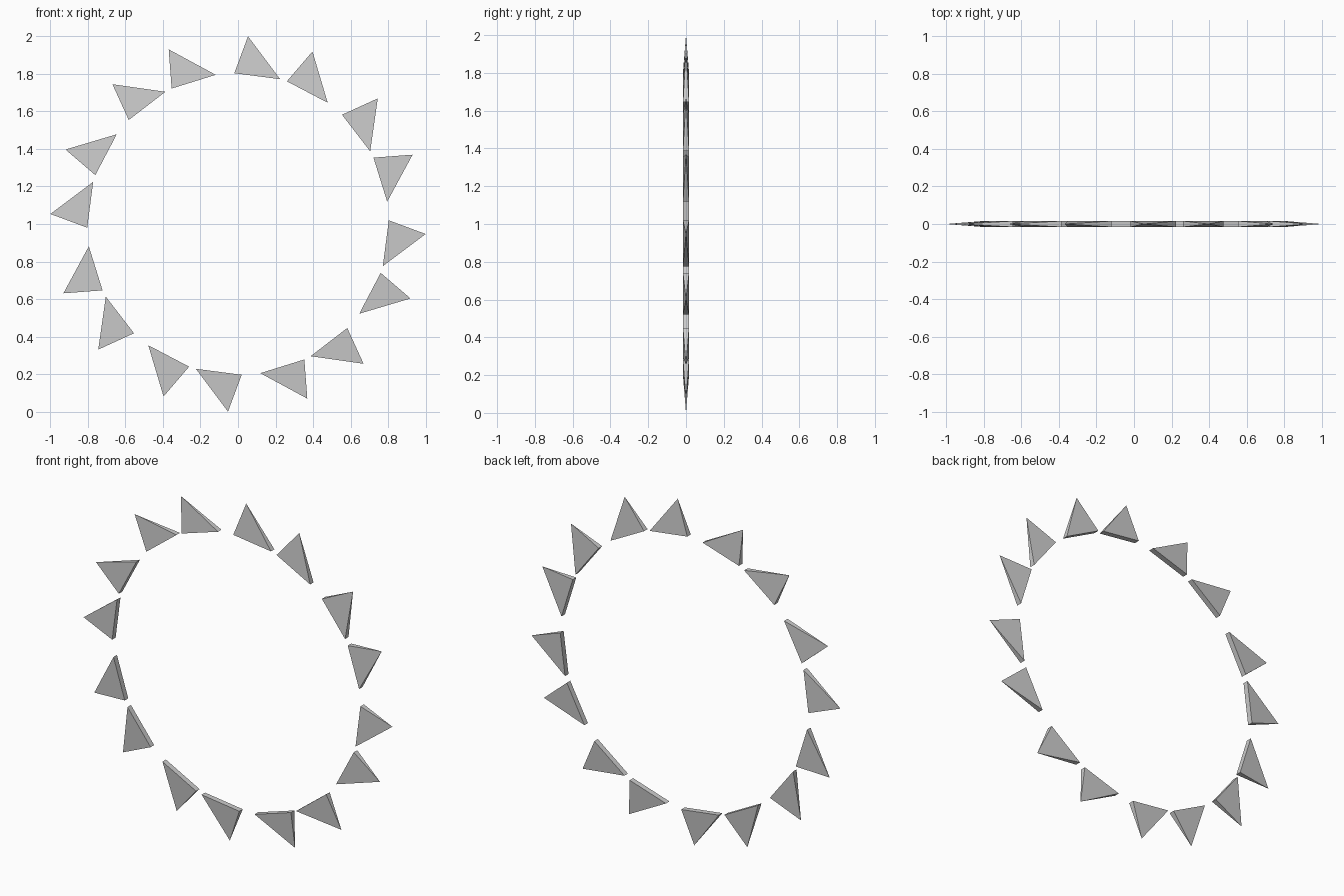
import bpy, bmesh, math

if "Cube" in bpy.data.objects:
    bpy.data.objects.remove(bpy.data.objects["Cube"])

CENTRE_Z = 1.0
R_BASE, R_TIP = 0.804, 1.0015
HALF_THICK = 0.016


def polar(radius, degrees, y):
    a = math.radians(degrees)
    return (radius * math.cos(a), y, CENTRE_Z + radius * math.sin(a))


def tooth(name, start):
    """Skewed wedge: rectangular inner base tapering to a sharp outer point."""
    bm = bmesh.new()
    h = HALF_THICK
    base = [bm.verts.new(polar(R_BASE, start - d, y))
            for d, y in ((0, -h), (17.6, -h), (17.6, h), (0, h))]
    tip = bm.verts.new(polar(R_TIP, start - 4.45, 0))
    bm.faces.new(base)
    for i in range(4):
        bm.faces.new((base[i], base[(i + 1) % 4], tip))
    bmesh.ops.recalc_face_normals(bm, faces=bm.faces)
    mesh = bpy.data.meshes.new(name)
    bm.to_mesh(mesh)
    bm.free()
    bpy.context.collection.objects.link(bpy.data.objects.new(name, mesh))


# Eight pairs of teeth around the ring
for k in range(8):
    tooth(f"tooth_a_{k + 1}", 91.4 - 45 * k)
    tooth(f"tooth_b_{k + 1}", 71.1 - 45 * k)
